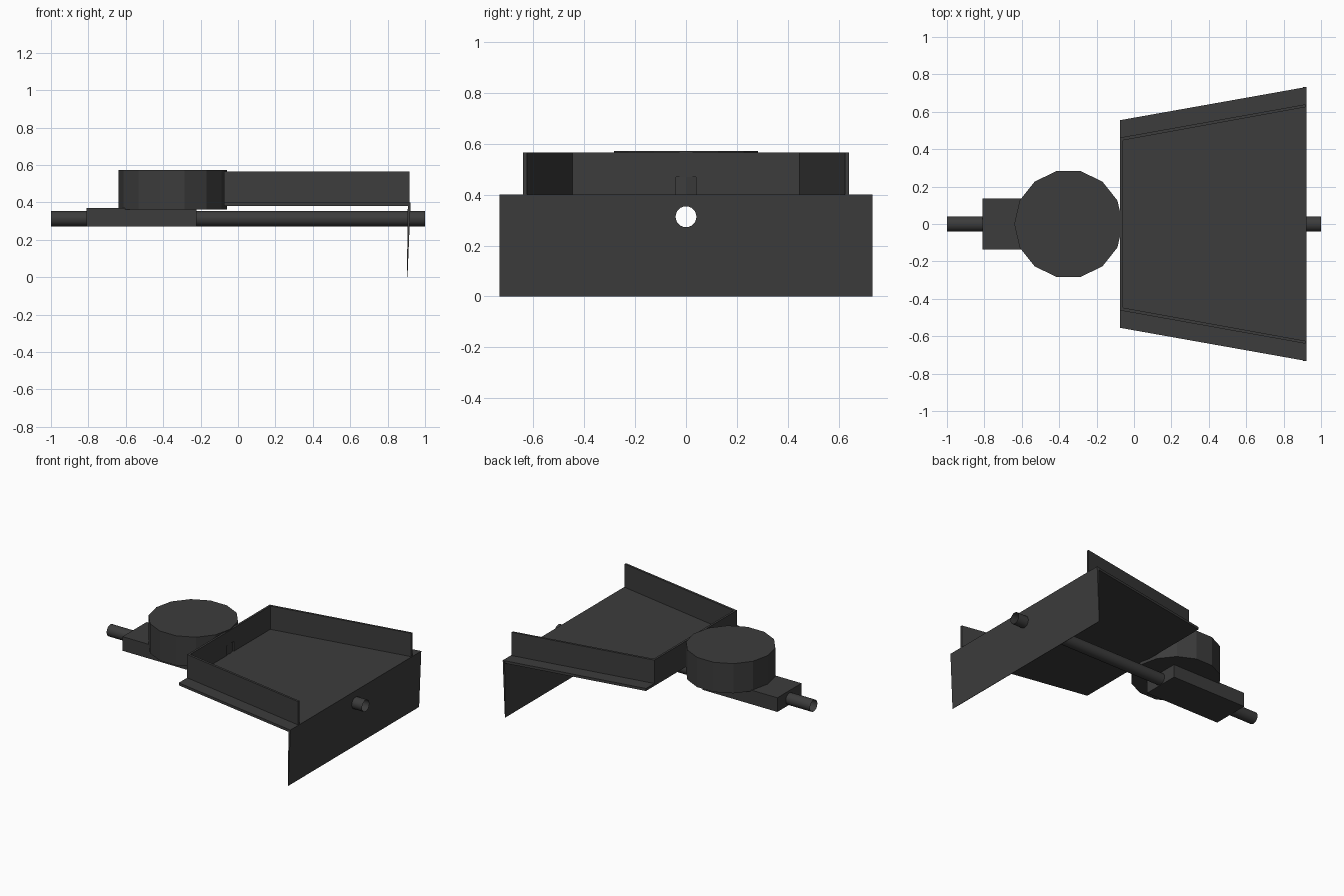
import bpy, bmesh, math
from mathutils import Matrix

if "Cube" in bpy.data.objects:
    bpy.data.objects.remove(bpy.data.objects["Cube"])

dark = bpy.data.materials.new("dark_grey")
dark.diffuse_color = (0.045, 0.045, 0.045, 1)
dark.use_nodes = True
dark.node_tree.nodes["Principled BSDF"].inputs["Base Color"].default_value = dark.diffuse_color
PIPE_Z, PIPE_R = 0.313, 0.041


def add(name, bm):
    bmesh.ops.recalc_face_normals(bm, faces=bm.faces[:])
    me = bpy.data.meshes.new(name)
    bm.to_mesh(me)
    bm.free()
    me.materials.append(dark)
    ob = bpy.data.objects.new(name, me)
    bpy.context.collection.objects.link(ob)
    return ob


def prism(name, pts, vec):
    """Extrude a flat outline along vec."""
    bm = bmesh.new()
    face = bm.faces.new([bm.verts.new(p) for p in pts])
    ext = bmesh.ops.extrude_face_region(bm, geom=[face])["geom"]
    bmesh.ops.translate(bm, vec=vec, verts=[v for v in ext if isinstance(v, bmesh.types.BMVert)])
    return add(name, bm)


def box(name, x0, x1, y, z0, z1):
    return prism(name, [(x0, -y, z0), (x1, -y, z0), (x1, y, z0), (x0, y, z0)], (0, 0, z1 - z0))


def tube(name, x0, x1, r, caps):
    bm = bmesh.new()
    m = Matrix.Translation(((x0 + x1) / 2, 0, PIPE_Z)) @ Matrix.Rotation(math.pi / 2, 4, 'Y')
    bmesh.ops.create_cone(bm, cap_ends=caps, segments=24, radius1=r, radius2=r,
                          depth=x1 - x0, matrix=m)
    for f in bm.faces:
        f.smooth = len(f.verts) == 4
    return add(name, bm)


def cut(ob, cutter):
    mod = ob.modifiers.new("hole", 'BOOLEAN')
    mod.operation = 'DIFFERENCE'
    mod.solver = 'EXACT'
    mod.object = cutter
    cutter.hide_render = True
    cutter.hide_set(True)


# Open pipe running the full length
tube("pipe", -1, 1, PIPE_R, False)
bore = tube("pipe_bore_cutter", -1.1, 1.1, PIPE_R, True)

# Mounting block around the pipe
block = box("mounting_block", -0.81, -0.222, 0.135, 0.27, 0.37)
cut(block, bore)

# Fourteen-sided drum
bm = bmesh.new()
bmesh.ops.create_cone(bm, cap_ends=True, segments=14, radius1=0.29, radius2=0.29, depth=0.21,
                      matrix=Matrix.Translation((-0.35, 0, 0.467)) @ Matrix.Rotation(math.pi / 2, 4, 'Z'))
add("drum", bm)

# Flared tray floor
prism("tray_floor", [(-0.075, -0.555, 0.382), (0.92, -0.732, 0.382),
                     (0.92, 0.732, 0.382), (-0.075, 0.555, 0.382)], (0, 0, 0.018))

# U-shaped tray wall with a small doorway to the drum
half = [(-0.075, 0.462), (0.918, 0.64), (0.918, 0.625), (-0.06, 0.447)]
outline = [(x, y, 0.395) for x, y in half] + [(x, -y, 0.395) for x, y in reversed(half)]
walls = prism("tray_walls", outline, (0, 0, 0.17))
cut(walls, box("doorway_cutter", -0.1, -0.03, 0.04, 0.38, 0.47))

# Front blade tapering to its lower edge, pierced by the pipe
blade = prism("front_blade", [(0.908, -0.732, 0.4), (0.923, -0.732, 0.4),
                              (0.906, -0.732, 0.0), (0.903, -0.732, 0.0)], (0, 1.464, 0))
cut(blade, bore)
